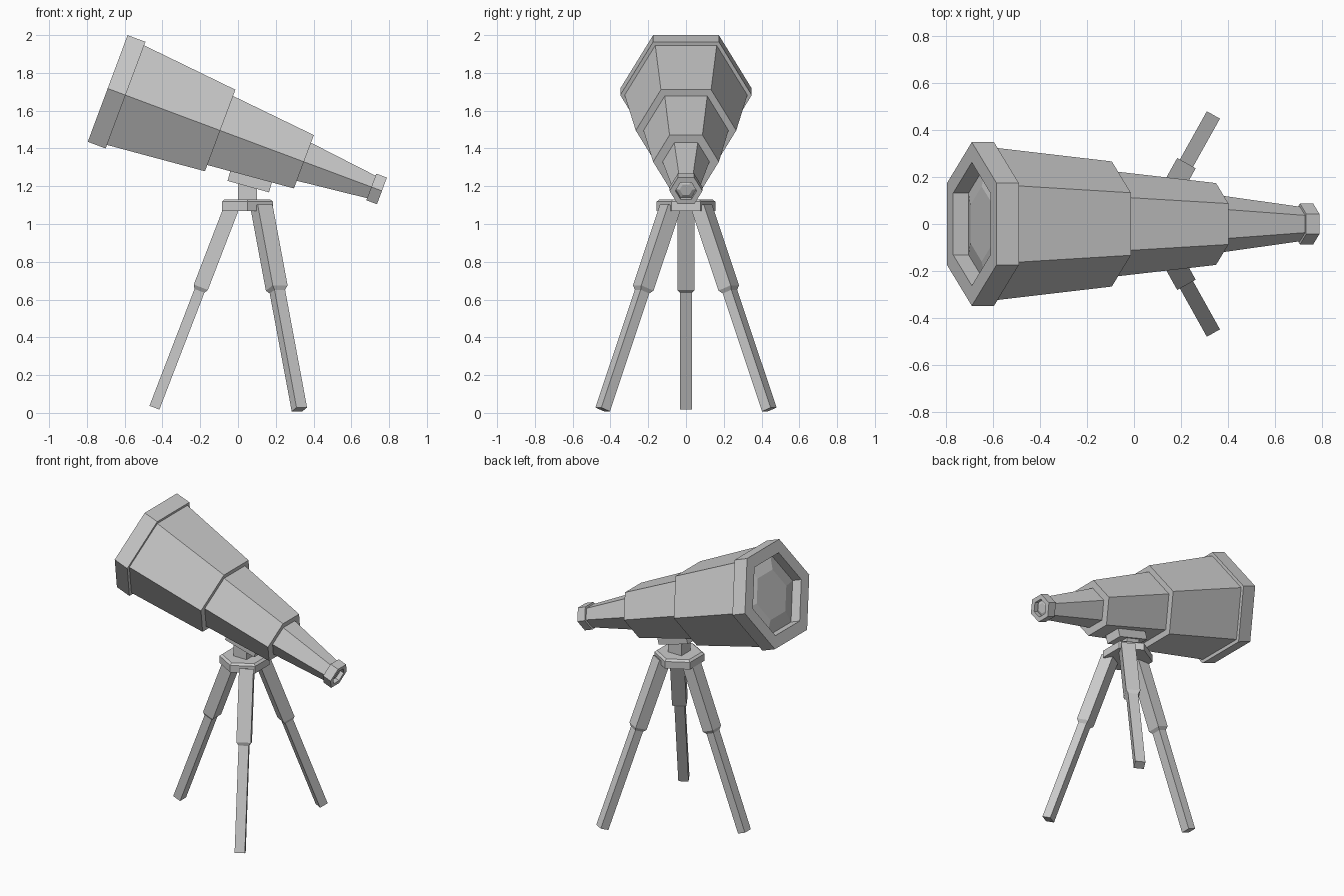
import bpy, bmesh, math
from mathutils import Vector

if "Cube" in bpy.data.objects:
    bpy.data.objects.remove(bpy.data.objects["Cube"])

HEX = [(math.cos(k * math.pi / 3), math.sin(k * math.pi / 3)) for k in range(6)]
BOX = [(1, 1), (-1, 1), (-1, -1), (1, -1)]


def loft(name, origin, axis, section, rings, cyclic=False):
    """Sweep a section along an axis; rings are (distance, half width, half depth)."""
    origin, d = Vector(origin), Vector(axis).normalized()
    u = Vector((0, 0, 1)).cross(d)
    u = u.normalized() if u.length > 1e-4 else Vector((0, 1, 0))
    v = d.cross(u)
    bm = bmesh.new()
    loops = [[bm.verts.new(origin + d * s + u * (a * ru) + v * (b * rv))
              for a, b in section] for s, ru, rv in rings]
    pairs = list(zip(loops, loops[1:]))
    if cyclic:
        pairs.append((loops[-1], loops[0]))
    else:
        bm.faces.new(loops[0])
        bm.faces.new(loops[-1])
    n = len(section)
    for p, q in pairs:
        for i in range(n):
            j = (i + 1) % n
            bm.faces.new((p[i], p[j], q[j], q[i]))
    bmesh.ops.recalc_face_normals(bm, faces=bm.faces)
    mesh = bpy.data.meshes.new(name)
    bm.to_mesh(mesh)
    bm.free()
    bpy.context.collection.objects.link(bpy.data.objects.new(name, mesh))


# Telescope tube: hexagonal parts along one tilted axis, (distance, radius)
START, AXIS = (-0.69, 0, 1.7175), (1.4525, 0, -0.5425)


def tube(name, profile, cyclic=False):
    loft(name, START, AXIS, HEX, [(s, r, r) for s, r in profile], cyclic)


tube("objective_hood", [(0, 0.262), (0, 0.348), (0.101, 0.348), (0.101, 0.262)], True)
tube("objective_lens", [(0.045, 0.16), (0.07, 0.262), (0.095, 0.262)])
tube("large_barrel", [(0.09, 0.326), (0.636, 0.266)])
tube("middle_barrel", [(0.60, 0.229), (1.109, 0.174)])
tube("small_barrel", [(1.08, 0.128), (1.50, 0.072)])
tube("eyepiece_ring", [(1.49, 0.087), (1.55, 0.087), (1.55, 0.056), (1.49, 0.056)], True)
tube("eyepiece_lens", [(1.495, 0.056), (1.52, 0.056), (1.53, 0.034)])

# Mount: saddle plate under the barrel, column and hub
loft("saddle_plate", (-0.046, 0, 1.262), (0.964, 0, -0.266), BOX,
     [(0, 0.06, 0.035), (0.228, 0.06, 0.035)])
loft("mount_column", (0.05, 0, 1.10), (0, 0, 1), BOX,
     [(0, 0.05, 0.05), (0.125, 0.05, 0.05)])
loft("tripod_hub", (0.05, 0, 1.07), (0, 0, 1), HEX,
     [(0, 0.156, 0.156), (0.048, 0.156, 0.156), (0.06, 0.14, 0.14)])

# Tripod legs: thick upper section stepping down to a thin lower section
LEGS = {
    "left_leg": ((-0.033, 0, 1.09), (-0.4425, 0, 0.0275)),
    "front_right_leg": ((0.125, -0.083, 1.09), (0.325, -0.441, 0.018)),
    "back_right_leg": ((0.125, 0.083, 1.09), (0.325, 0.441, 0.018)),
}
for name, (top, foot) in LEGS.items():
    axis = Vector(foot) - Vector(top)
    length = axis.length
    loft(name, top, axis, BOX,
         [(0, 0.045, 0.04), (0.40 * length, 0.045, 0.04),
          (0.418 * length, 0.032, 0.028), (length, 0.032, 0.028)])
